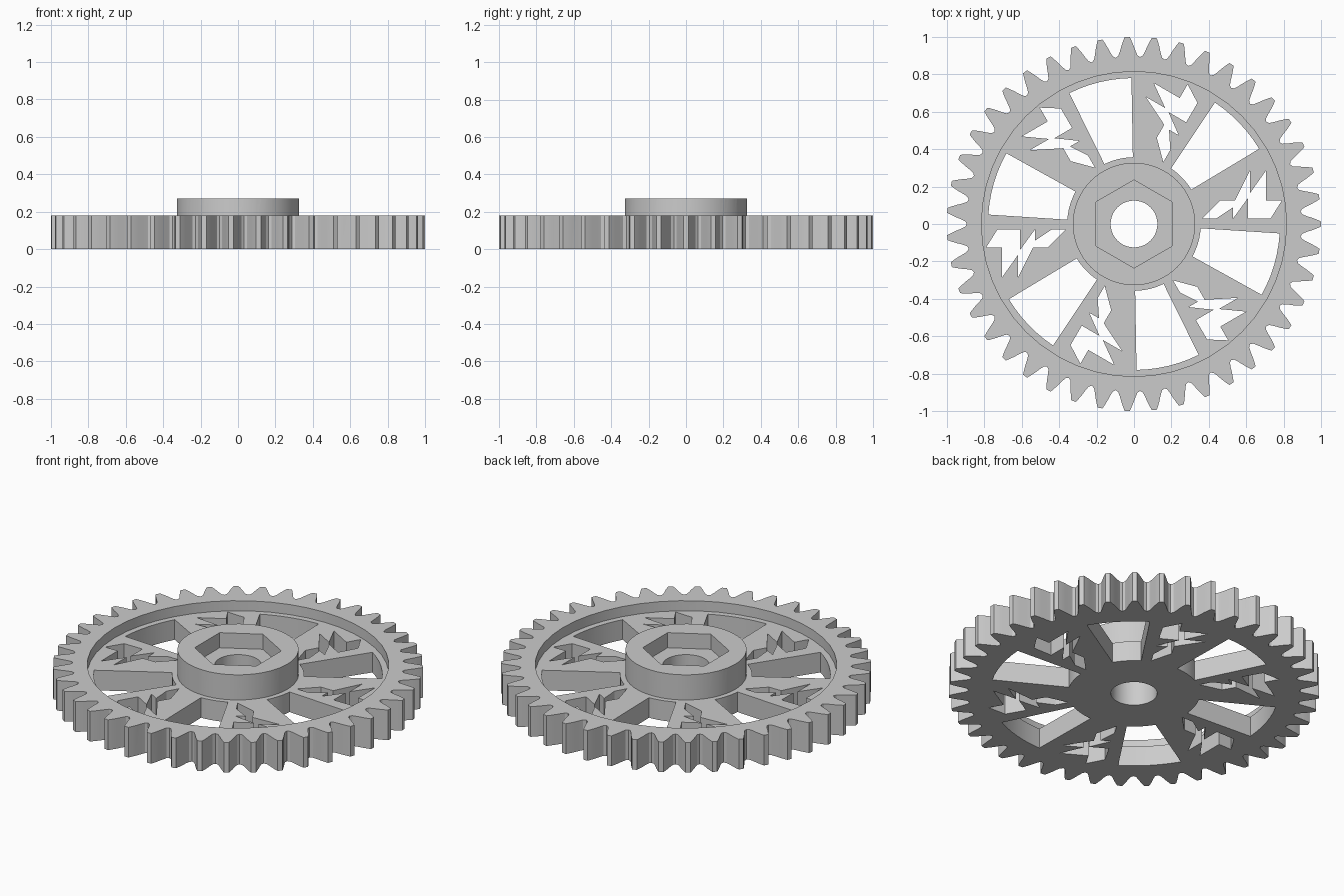
import bpy
import bmesh
from math import cos, sin, tau, radians

if "Cube" in bpy.data.objects:
    bpy.data.objects.remove(bpy.data.objects["Cube"])

GREY = 0.6
TEETH = 43
BORE, HUB, RIM = 0.125, 0.327, 0.815
WEB_TOP, RIM_TOP, HUB_TOP = 0.12, 0.18, 0.27

grey = bpy.data.materials.new("plain grey")
grey.use_nodes = True
grey.diffuse_color = (GREY, GREY, GREY, 1)
grey.node_tree.nodes["Principled BSDF"].inputs["Base Color"].default_value = grey.diffuse_color


def polar(r, a):
    return (r * cos(a), r * sin(a))


def ring(r, n, start=0.0):
    return [polar(r, start + tau * i / n) for i in range(n)]


def turned(points, a):
    return [(x * cos(a) - y * sin(a), x * sin(a) + y * cos(a)) for x, y in points]


def plate(name, loops, z0, z1):
    """Extrude an outline with holes from z0 up to z1."""
    bm = bmesh.new()
    for loop in loops:
        vs = [bm.verts.new((x, y, z0)) for x, y in loop]
        for a, b in zip(vs, vs[1:] + vs[:1]):
            bm.edges.new((a, b))
    bmesh.ops.triangle_fill(bm, use_beauty=True, edges=bm.edges[:], normal=(0, 0, 1))
    top = bmesh.ops.extrude_face_region(bm, geom=bm.faces[:], use_keep_orig=True)["geom"]
    bmesh.ops.translate(bm, vec=(0, 0, z1 - z0),
                        verts=[g for g in top if isinstance(g, bmesh.types.BMVert)])
    bmesh.ops.recalc_face_normals(bm, faces=bm.faces[:])
    mesh = bpy.data.meshes.new(name)
    bm.to_mesh(mesh)
    bm.free()
    mesh.materials.append(grey)
    ob = bpy.data.objects.new(name, mesh)
    bpy.context.collection.objects.link(ob)
    return ob


# Toothed outline: half a tooth as (fraction of pitch, radius), mirrored
half = [(0.09, 1.0), (0.14, 0.985), (0.23, 0.955), (0.31, 0.925), (0.39, 0.902)]
tooth = [(-f, r) for f, r in reversed(half)] + half + [(0.5, 0.893)]
outline = [polar(r, (i + f) * tau / TEETH) for i in range(TEETH) for f, r in tooth]

# Spoke windows and zigzag cutouts, six of each
start, end = radians(31), radians(56.3)
arc = [start + (end - start) * i / 6 for i in range(7)]
window = [polar(0.78, a) for a in arc] + [polar(0.357, a) for a in reversed(arc)]
zigzag = [(0.365, 0.03), (0.46, 0.125), (0.54, 0.125), (0.62, 0.285), (0.62, 0.165),
          (0.705, 0.285), (0.705, 0.125), (0.79, 0.125), (0.73, 0.03), (0.61, 0.03),
          (0.61, 0.14), (0.53, 0.03), (0.53, 0.09), (0.44, 0.03)]
holes = [turned(shape, k * tau / 6) for k in range(6) for shape in (window, zigzag)]

gear = plate("gear_wheel", [outline, ring(BORE, 40)] + holes, 0, HUB_TOP)

# Cutters: recess over the web, step above the rim, hexagonal socket
cutters = [
    plate("web_recess_cutter", [ring(RIM, 48), ring(HUB, 64)], WEB_TOP, 0.4),
    plate("rim_step_cutter", [ring(1.2, 48), ring(0.6, 48)], RIM_TOP, 0.4),
    plate("hex_socket_cutter", [ring(0.235, 6, tau / 4)], RIM_TOP, 0.4),
]
bpy.context.view_layer.objects.active = gear
for cutter in cutters:
    mod = gear.modifiers.new(cutter.name, "BOOLEAN")
    mod.operation, mod.solver, mod.object = "DIFFERENCE", "EXACT", cutter
    bpy.ops.object.modifier_apply(modifier=mod.name)
for cutter in cutters:
    bpy.data.objects.remove(cutter)

# Smooth the round walls, keep the edges sharp
bpy.ops.object.select_all(action="DESELECT")
gear.select_set(True)
bpy.ops.object.shade_smooth_by_angle(angle=radians(20))
